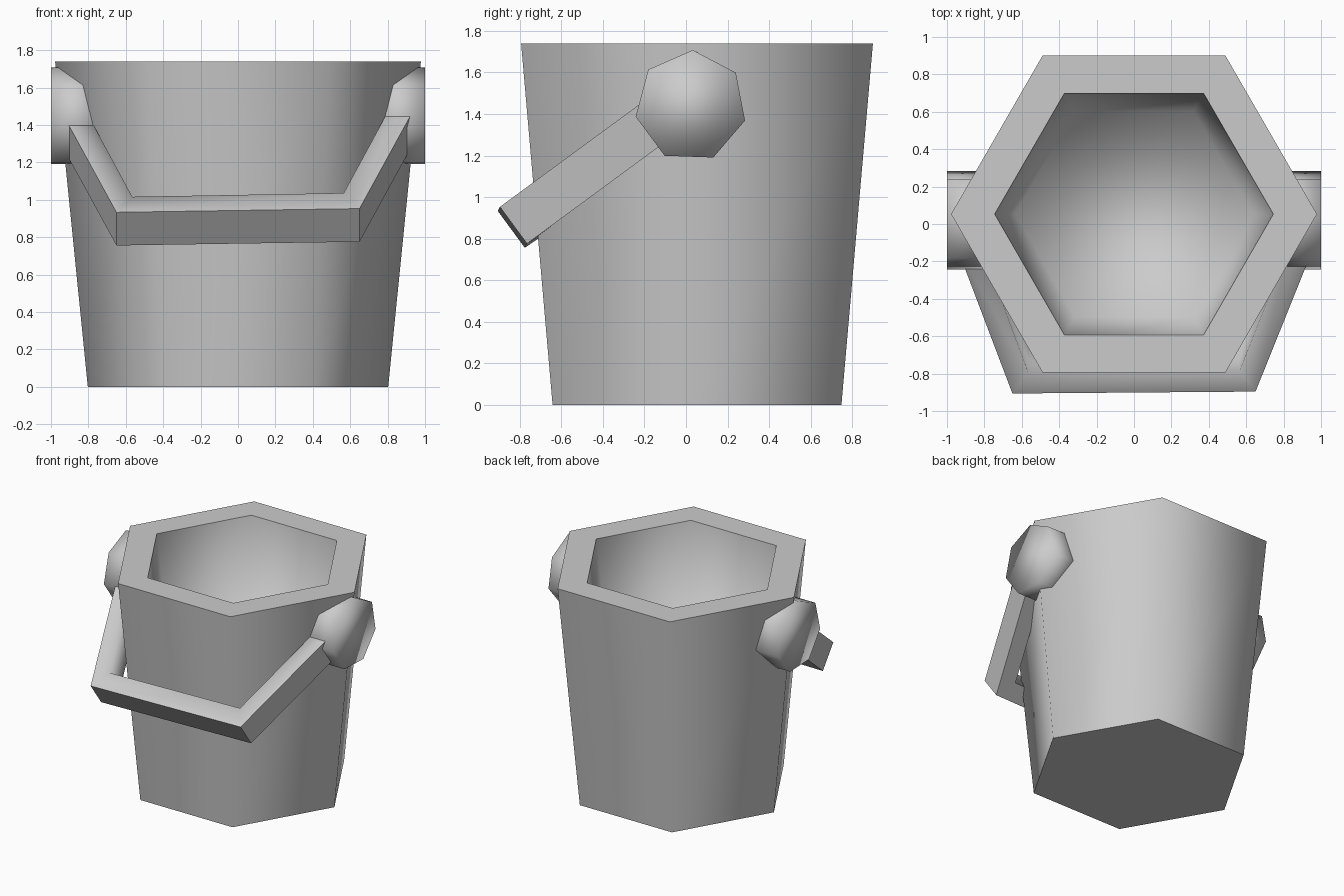
import bpy, bmesh
from math import sin, cos, pi, radians
from mathutils import Vector

old = bpy.data.objects.get("Cube")
if old:
    bpy.data.objects.remove(old)

grey = bpy.data.materials.new("plain_grey")
grey.use_nodes = True
colour = (0.6, 0.6, 0.6, 1)
grey.diffuse_color = colour
grey.node_tree.nodes["Principled BSDF"].inputs["Base Color"].default_value = colour


def loft(name, rings, flat_sides=(), flat_bands=(), flat_caps=True):
    """Skin a list of equal point rings and close both ends."""
    bm = bmesh.new()
    loops = [[bm.verts.new(p) for p in ring] for ring in rings]
    n = len(loops[0])
    for band, (a, b) in enumerate(zip(loops, loops[1:])):
        for i in range(n):
            j = (i + 1) % n
            face = bm.faces.new((a[i], a[j], b[j], b[i]))
            face.smooth = i not in flat_sides and band not in flat_bands
    start = bm.faces.new(loops[0][::-1])
    start.smooth = not flat_caps
    end = bm.faces.new(loops[-1])
    end.smooth = name == "bucket" or not flat_caps
    bmesh.ops.recalc_face_normals(bm, faces=bm.faces)
    mesh = bpy.data.meshes.new(name)
    bm.to_mesh(mesh)
    bm.free()
    mesh.materials.append(grey)
    obj = bpy.data.objects.new(name, mesh)
    bpy.context.collection.objects.link(obj)
    return obj


# Hexagonal bucket: outer wall, flat rim, inner wall and floor
def hexagon(r, z):
    return [(r * cos(k * pi / 3), 0.053 + r * sin(k * pi / 3), z) for k in range(6)]


profile = [(0.803, 0), (0.978, 1.74), (0.745, 1.74), (0.635, 0.9)]
loft("bucket", [hexagon(r, z) for r, z in profile], flat_bands=(1,))


# Seven-sided hubs on both sides
def heptagon(x):
    angles = [radians(2) + k * 2 * pi / 7 for k in range(7)]
    return [(x, 0.023 + 0.27 * sin(a), 1.438 + 0.27 * cos(a)) for a in angles]


for side, name in ((1, "left_hub"), (-1, "right_hub")):
    loft(name, [heptagon(side * 0.74), heptagon(side)], flat_caps=False)

# Square-section handle: mitred outline in its own sloping plane
down = Vector((0, -0.806, -0.592))
up = Vector((0, -0.592, 0.806))
corner = Vector((0, -0.9, 0.95))
thick = up * 0.22

# each station: outer (across, along), inner (across, along), lift
stations = [
    ((-0.945, -0.93), (-0.825, -0.97), -0.035),
    ((-0.65, 0.015), (-0.565, -0.125), -0.01),
    ((0.65, -0.005), (0.565, -0.145), 0.0),
    ((0.95, -0.93), (0.83, -0.97), 0.0),
]


def section(outer, inner, lift):
    a, b = [corner + Vector((u, 0, 0)) + down * v + up * lift for u, v in (outer, inner)]
    return [a, b, b - thick, a - thick]


# the outer and under sides stay flat, the top and inside are smooth
loft("handle", [section(*s) for s in stations], flat_sides=(2, 3))
